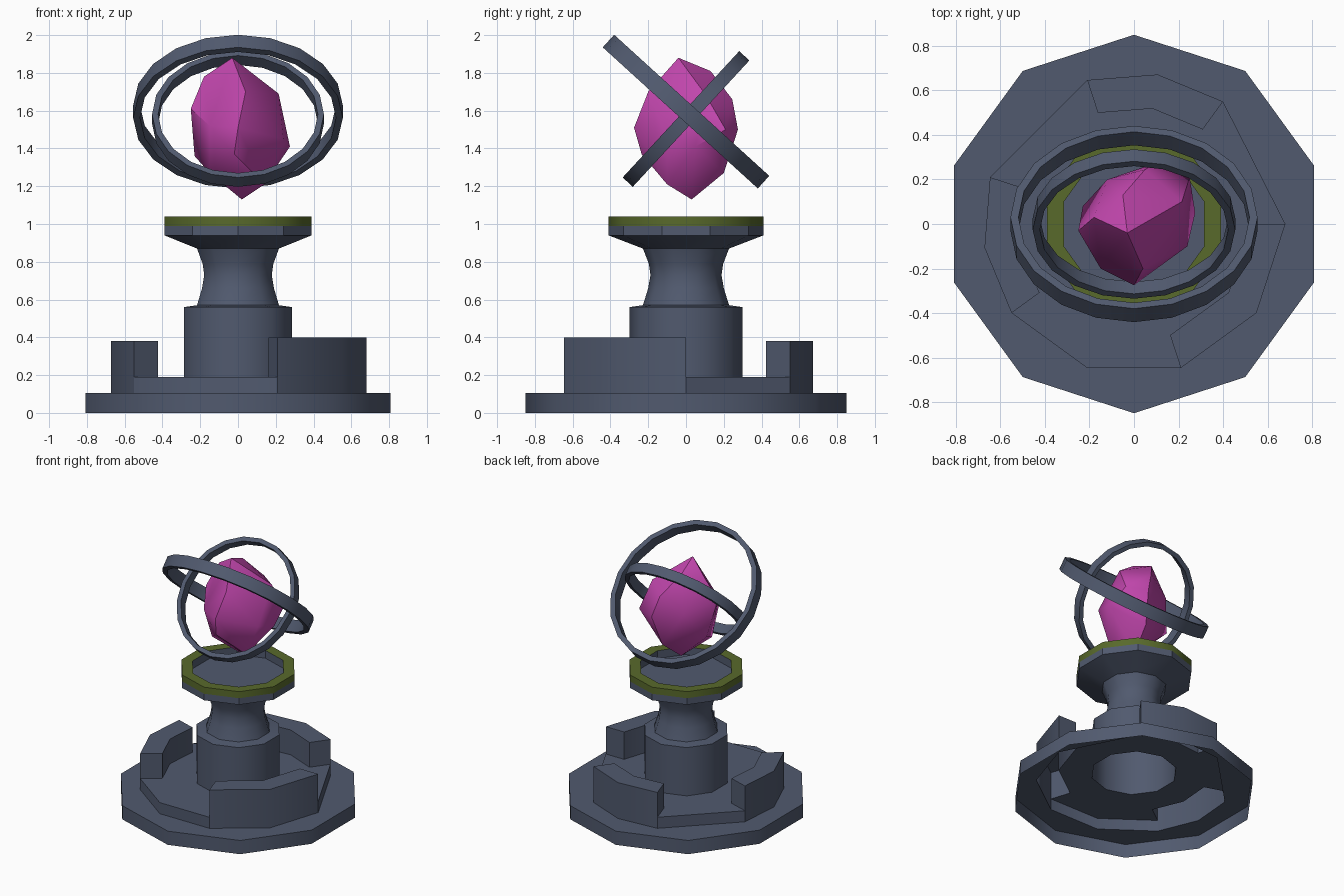
import bpy, bmesh, math
from mathutils import Matrix, Vector

if "Cube" in bpy.data.objects:
    bpy.data.objects.remove(bpy.data.objects["Cube"])


def material(name, rgb):
    m = bpy.data.materials.new(name)
    m.diffuse_color = (*rgb, 1)
    m.use_nodes = True
    m.node_tree.nodes["Principled BSDF"].inputs["Base Color"].default_value = m.diffuse_color
    return m


STONE = material("slate stone", (0.082, 0.102, 0.158))
GREEN = material("moss green", (0.098, 0.142, 0.024))
MAGENTA = material("magenta crystal", (0.54, 0.062, 0.42))

STD = [18 + 36 * i for i in range(10)]                    # regular decagon
TIER = [0, 54, 81, 108, 162, 189, 216, 252, 288, 324]     # uneven tier corners


def finish(name, bm, mat, angle=40):
    bmesh.ops.remove_doubles(bm, verts=bm.verts, dist=0.0005)
    me = bpy.data.meshes.new(name)
    bm.to_mesh(me)
    bm.free()
    me.materials.append(mat)
    ob = bpy.data.objects.new(name, me)
    bpy.context.collection.objects.link(ob)
    bpy.ops.object.select_all(action='DESELECT')
    ob.select_set(True)
    bpy.context.view_layer.objects.active = ob
    bpy.ops.object.shade_smooth_by_angle(angle=math.radians(angle))
    return ob


def polar(r, deg, z):
    a = math.radians(deg)
    return Vector((r * math.cos(a), r * math.sin(a), z))


def ring(r, z, angles=STD):
    return [polar(r, a, z) for a in angles]


def face(bm, *pts):
    return bm.faces.new([bm.verts.new(p) for p in pts])


def loft(bm, rings, closed=False):
    pairs = list(zip(rings, rings[1:]))
    if closed:
        pairs.append((rings[-1], rings[0]))
    for a, b in pairs:
        n = len(a)
        for i in range(n):
            j = (i + 1) % n
            face(bm, a[i], a[j], b[j], b[i])


# base plate, open underneath
bm = bmesh.new()
loft(bm, [ring(0.85, 0), ring(0.85, 0.105), ring(0.68, 0.105, TIER)])
finish("base_plate", bm, STONE)

# raised tier with three hollow wall blocks
bm = bmesh.new()
FLOOR, RO, RI = 0.19, 0.68, 0.525
tops = [FLOOR, .38, .38, FLOOR, .38, .38, FLOOR, FLOOR, .40, .40]
for i, h in enumerate(tops):
    j = (i + 1) % 10
    a, b = TIER[i], TIER[j]
    face(bm, polar(RO, a, .105), polar(RO, b, .105), polar(RO, b, h), polar(RO, a, h))
    face(bm, polar(RO, a, h), polar(RO, b, h), polar(RI, b, h), polar(RI, a, h))
    face(bm, polar(RI, a, FLOOR), polar(RI, b, FLOOR),
         polar(.30, STD[j], FLOOR), polar(.30, STD[i], FLOOR))
    if h > FLOOR:
        face(bm, polar(RI, a, h), polar(RI, b, h), polar(RI, b, FLOOR), polar(RI, a, FLOOR))
    prev = tops[i - 1]
    if h != prev:
        top = max(h, prev)
        end = [polar(RO, a, FLOOR), polar(RO, a, top), polar(RI, a, top), polar(RI, a, FLOOR)]
        face(bm, *(end if h > prev else end[::-1]))
finish("tier_with_walls", bm, STONE)

# column and waisted neck
bm = bmesh.new()
loft(bm, [ring(r, z) for r, z in [
    (.30, .19), (.30, .56), (.228, .57), (.20, .66), (.188, .73), (.197, .79), (.228, .87)]])
finish("column", bm, STONE)

# dish underside and recessed floor
bm = bmesh.new()
loft(bm, [ring(.228, .87), ring(.41, .94), ring(.41, .99)])
loft(bm, [ring(.33, 1.04), ring(.33, .98)])
face(bm, *ring(.33, .98))
finish("dish", bm, STONE, 30)

# green rim of the dish
bm = bmesh.new()
loft(bm, [ring(.41, .99), ring(.41, 1.04), ring(.33, 1.04)])
finish("dish_rim", bm, GREEN)


# tilted orbit rings
def orbit(name, radius, thick, width, z, tilt):
    bm = bmesh.new()
    angles = [18 * i for i in range(20)]
    w = width / 2
    loft(bm, [ring(radius, -w, angles), ring(radius, w, angles),
              ring(radius - thick, w, angles), ring(radius - thick, -w, angles)], True)
    bm.transform(Matrix.Translation((0, 0, z)) @ Matrix.Rotation(math.radians(tilt), 4, 'X'))
    finish(name, bm, STONE)


orbit("outer_orbit_ring", .555, .036, .09, 1.595, -42.3)
orbit("inner_orbit_ring", .455, .032, .073, 1.556, 47.3)

# floating irregular crystal
pts = [(-.03, -.04, 1.88), (.02, .03, 1.13), (-.25, -.03, 1.61), (-.18, .03, 1.78),
       (-.23, .08, 1.36), (-.15, -.10, 1.27), (.10, .275, 1.50), (.05, .245, 1.66),
       (-.05, .13, 1.81), (.06, .20, 1.27), (.275, .05, 1.41), (.215, .10, 1.69),
       (.25, .21, 1.50), (0, -.275, 1.51), (-.02, -.235, 1.37), (.04, -.20, 1.70),
       (.14, -.10, 1.21), (-.15, -.20, 1.52), (.24, -.10, 1.45), (-.12, .20, 1.55)]
bm = bmesh.new()
for p in pts:
    bm.verts.new(p)
bmesh.ops.convex_hull(bm, input=bm.verts)
bmesh.ops.recalc_face_normals(bm, faces=bm.faces)
finish("crystal", bm, MAGENTA, 42)
